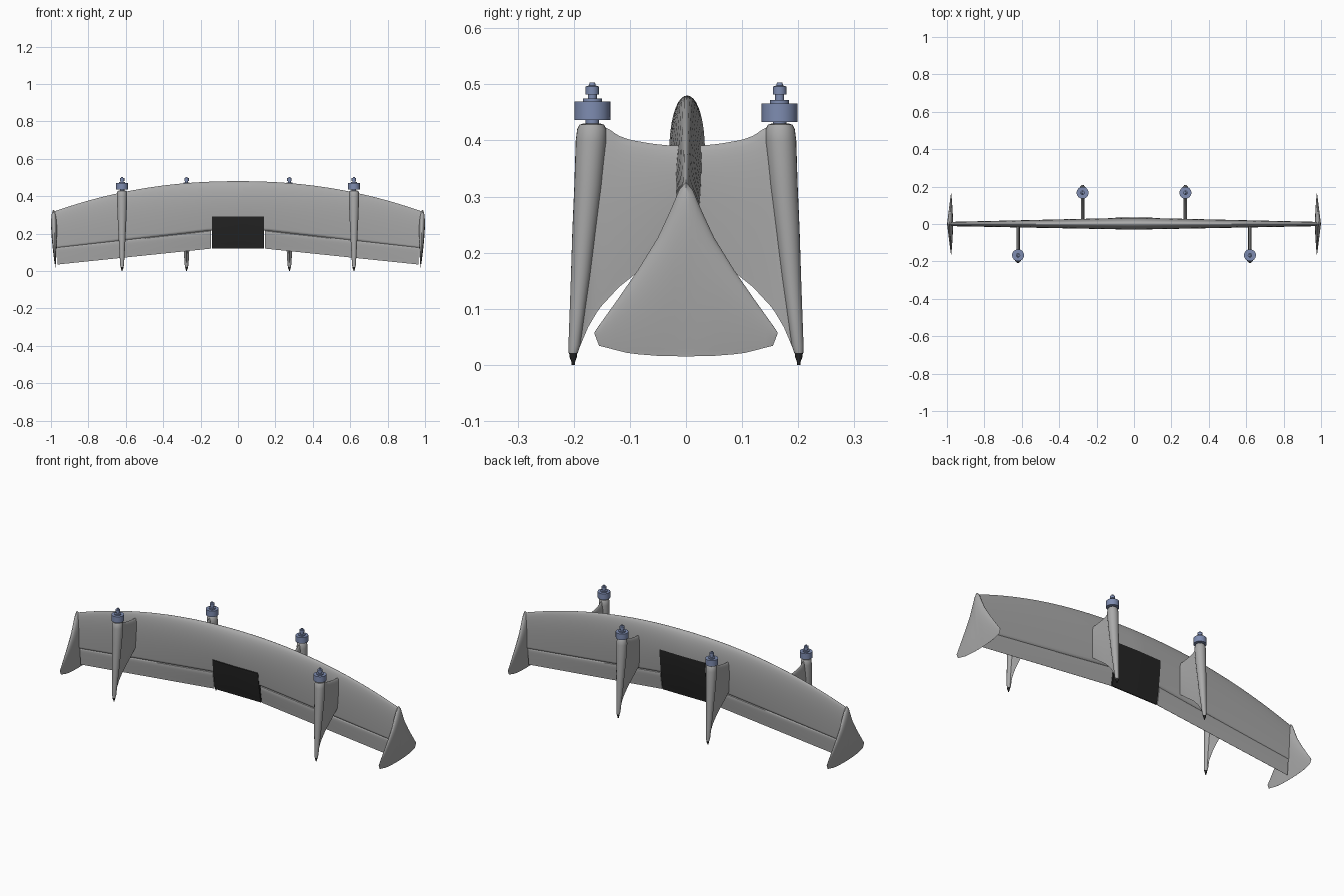
import bpy, bmesh, math

if "Cube" in bpy.data.objects:
    bpy.data.objects.remove(bpy.data.objects["Cube"])


def material(name, rgb):
    m = bpy.data.materials.new(name)
    m.diffuse_color = (*rgb, 1)
    m.use_nodes = True
    m.node_tree.nodes["Principled BSDF"].inputs["Base Color"].default_value = m.diffuse_color
    return m


GREY = material("airframe grey", (0.40, 0.40, 0.40))
BLUE = material("motor blue", (0.21, 0.265, 0.44))
BLACK = material("panel black", (0.018, 0.018, 0.018))


def loft(name, rings, mat, angle=35):
    """Skin a list of equal-length closed rings and cap both ends."""
    bm = bmesh.new()
    vs = [[bm.verts.new(p) for p in r] for r in rings]
    n = len(rings[0])
    for a, b in zip(vs, vs[1:]):
        for i in range(n):
            j = (i + 1) % n
            bm.faces.new((a[i], a[j], b[j], b[i]))
    bm.faces.new(vs[0])
    bm.faces.new(vs[-1][::-1])
    bmesh.ops.recalc_face_normals(bm, faces=bm.faces[:])
    me = bpy.data.meshes.new(name)
    bm.to_mesh(me)
    bm.free()
    me.materials.append(mat)
    for p in me.polygons:
        p.use_smooth = True
    me.set_sharp_from_angle(angle=math.radians(angle))
    ob = bpy.data.objects.new(name, me)
    bpy.context.collection.objects.link(ob)
    return ob


def interp(table, x):
    if x <= table[0][0]:
        return table[0][1]
    for (x0, v0), (x1, v1) in zip(table, table[1:]):
        if x <= x1:
            return v0 + (v1 - v0) * (x - x0) / (x1 - x0)
    return table[-1][1]


def steps(a, b, n):
    return [a + (b - a) * i / n for i in range(n + 1)]


def foil(t):
    """Half thickness of a wing section, 1 at its thickest."""
    return max(0.02, (0.2969 * math.sqrt(t) - 0.126 * t - 0.3516 * t**2
                      + 0.2843 * t**3 - 0.1036 * t**4) * 10)


# Wing planform
def lead(x):
    return 0.48 - 0.168 * abs(x) ** 2.15


def trail(x):
    return interp([(0.14, 0.12), (0.98, 0.033)], abs(x))


def hinge(x):
    z = interp([(0.14, 0.217), (0.98, 0.123)], abs(x))
    return (lead(x) - z) / (lead(x) - trail(x))


def skin(x, t, side, scale=1.0, off=0.0):
    y = side * (foil(t) * (0.032 - 0.021 * abs(x)) * scale + off) + 0.002 * (1 - abs(x))
    return (x, y, lead(x) + (trail(x) - lead(x)) * t)


def section(x, ts, scales, off=0.0):
    front = [skin(x, t, -1, s, off) for t, s in zip(ts, scales)]
    back = [skin(x, t, 1, s, off) for t, s in zip(ts, scales)]
    return front + back[::-1]


# Main wing, curling in towards the hinge line
def main_section(x):
    h = hinge(x)
    ts = [h * (0.5 - 0.5 * math.cos(math.pi * u * 0.8)) / 0.905 for u in steps(0, 1, 18)]
    ts = [t for t in ts[:-1]] + [h - 0.03, h - 0.012, h]
    ts.sort()
    sc = [1.0] * (len(ts) - 2) + [0.88, 0.55]
    return section(x, ts, sc)


loft("main_wing", [main_section(x) for x in steps(-0.985, 0.985, 48)], GREY)

# Elevons with a rounded nose in the hinge groove
for s, label in ((-1, "left"), (1, "right")):
    rings = []
    for x in steps(0.145, 0.965, 12):
        h = hinge(x)
        ts = [h - 0.002, h + 0.008, h + 0.025] + steps(h + 0.06, 1, 6)
        rings.append(section(s * x, ts, [0.5, 0.82, 0.95] + [1] * 7))
    loft(label + "_elevon", rings, GREY)

# Black centre panel wrapped over the trailing edge, taller on the back
def panel_section(x):
    def t_at(z):
        return (lead(x) - z) / (lead(x) - trail(x))
    front = [skin(x, t, -1, 1, 0.002) for t in steps(t_at(0.29), 1, 14)]
    back = [skin(x, t, 1, 1, 0.002) for t in steps(t_at(0.352), 1, 14)]
    return front + back[::-1]


loft("centre_panel", [panel_section(x) for x in steps(-0.14, 0.14, 10)], BLACK)

# Winglets: thin lens sections standing across each wing tip
TOP = [(0, 0.326), (0.012, 0.312), (0.03, 0.27), (0.05, 0.227), (0.085, 0.17),
       (0.125, 0.112), (0.155, 0.07), (0.163, 0.058)]
BOTTOM = [(0, 0.015), (0.05, 0.016), (0.1, 0.02), (0.155, 0.034), (0.163, 0.055)]
LENS = [0.5 - 0.5 * math.cos(math.pi * u) for u in steps(0, 1, 14)]
ys = [0, 0.006, 0.012, 0.02, 0.03, 0.04, 0.05, 0.067, 0.085, 0.105, 0.125, 0.142, 0.155, 0.163]
ys = [-y for y in ys[:0:-1]] + ys
for s, label in ((-1, "left"), (1, "right")):
    rings = []
    for y in ys:
        a, b = interp(TOP, abs(y)), interp(BOTTOM, abs(y))
        half = 0.016 * max(0.03, 1 - abs(y) / 0.165) ** 0.8
        ring = []
        for side in (1, -1):
            for t in (LENS if side == 1 else LENS[::-1]):
                z = a + (b - a) * t
                ring.append((s * (0.977 + 0.03 * (z - 0.03) + side * half * foil(t)), y, z))
        rings.append(ring)
    loft(label + "_winglet", rings, GREY)


def lathe(name, profile, x, mat, n=24):
    """Round part from (radius, centre y, z) stations."""
    rings = [[(x + r * math.cos(2 * math.pi * i / n), y + r * math.sin(2 * math.pi * i / n), z)
              for i in range(n)] for r, y, z in profile]
    return loft(name, rings, mat)


# Motor pods: fin, tapered pod, landing foot and motor
FIN_TOP = [(0, 0.39), (0.03, 0.391), (0.06, 0.394), (0.1, 0.401), (0.122, 0.409),
           (0.132, 0.417), (0.145, 0.424), (0.165, 0.42), (0.19, 0.2)]
FIN_LOW = [(0, 0.235), (0.03, 0.21), (0.06, 0.185), (0.08, 0.17), (0.12, 0.138),
           (0.155, 0.1), (0.175, 0.066), (0.19, 0.03)]
POD = [(0.015, 0.168, 0.43), (0.022, 0.168, 0.428), (0.026, 0.168, 0.42), (0.0275, 0.169, 0.4),
       (0.025, 0.174, 0.32), (0.0215, 0.181, 0.24), (0.0175, 0.1875, 0.16),
       (0.0135, 0.194, 0.09), (0.0105, 0.199, 0.035), (0.008, 0.201, 0.021)]
FOOT = [(0.0075, 0.201, 0.023), (0.0065, 0.201, 0.014), (0.0035, 0.201, 0.006), (0.0028, 0.201, 0.0)]
MOTOR = [(0.012, 0.425), (0.012, 0.436), (0.032, 0.436), (0.032, 0.469), (0.017, 0.469),
         (0.017, 0.475), (0.008, 0.475), (0.008, 0.482), (0.012, 0.482), (0.012, 0.496),
         (0.006, 0.498), (0.005, 0.503)]

for x, side, label in ((-0.62, -1, "front_left"), (0.62, -1, "front_right"),
                       (-0.275, 1, "back_left"), (0.275, 1, "back_right")):
    rings = []
    for y in steps(0, 0.19, 24):
        a, b = interp(FIN_TOP, y), interp(FIN_LOW, y)
        rings.append([(x + k * 0.0095 * foil(t), side * y, a + (b - a) * t)
                      for k in (1, -1) for t in (LENS if k == 1 else LENS[::-1])])
    loft(label + "_fin", rings, GREY)
    lathe(label + "_pod", [(r, side * y, z) for r, y, z in POD], x, GREY)
    lathe(label + "_foot", [(r, side * y, z) for r, y, z in FOOT], x, BLACK, 16)
    drop = 0.003 if side > 0 else 0
    lathe(label + "_motor", [(r, side * 0.167, z - (drop if z < 0.48 else 0)) for r, z in MOTOR], x, BLUE)
